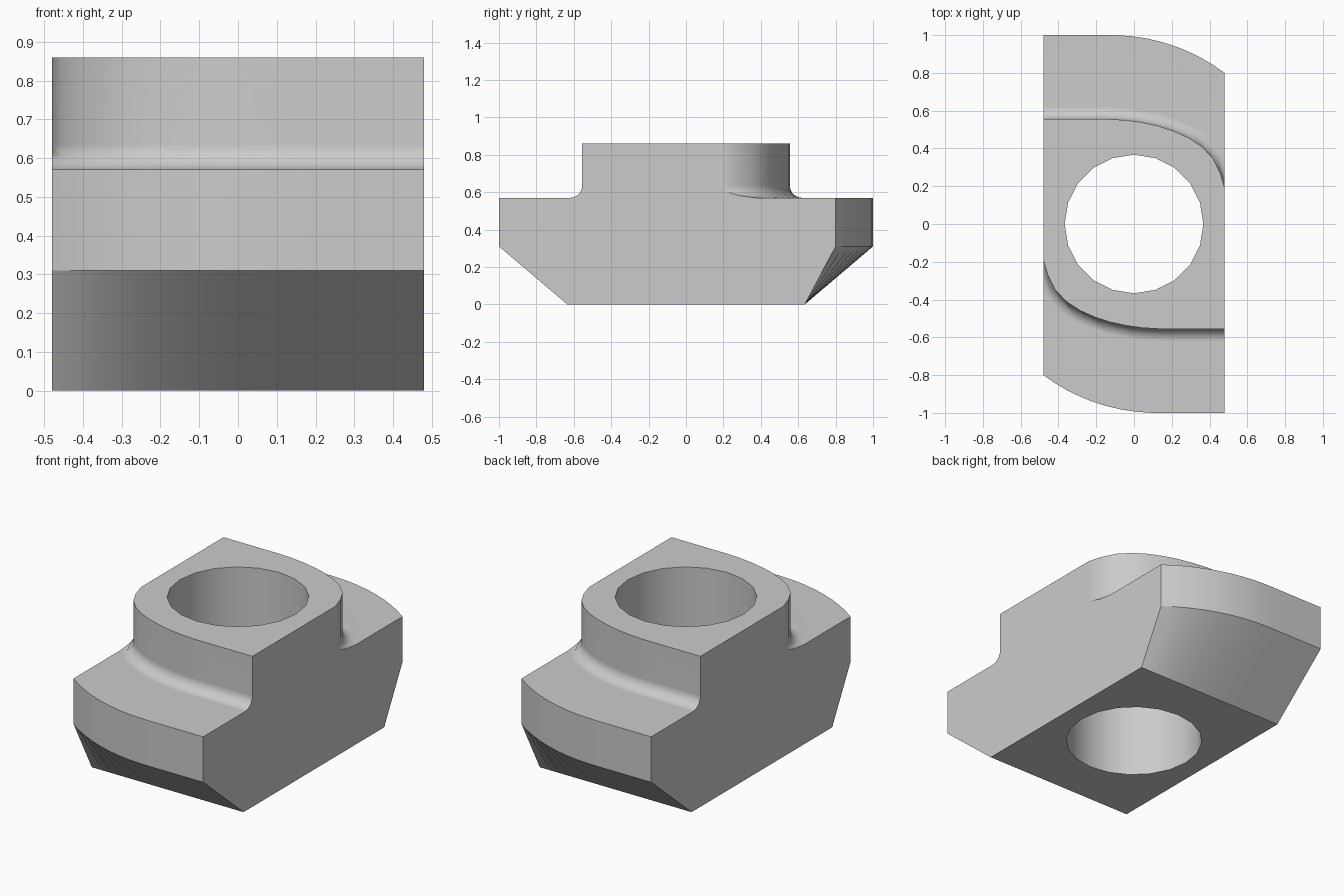
import bpy, bmesh, math
from mathutils import Vector

if "Cube" in bpy.data.objects:
    bpy.data.objects.remove(bpy.data.objects["Cube"], do_unlink=True)

HALF_W = 0.48       # half width in x
STEPS = 14          # points along each curved end
FILLET = 0.065
SHOULDER, TOP = 0.57, 0.86


def clip(path):
    """Cut a 2D path where it crosses the right-hand wall."""
    out = []
    for a, b in zip(path, path[1:]):
        out.append(a)
        if b.x >= HALF_W:
            out.append(a.lerp(b, (HALF_W - a.x) / (b.x - a.x)))
            return out
    return out + [path[-1]]


def resample(path):
    """Space points evenly along a 2D path."""
    lengths = [(b - a).length for a, b in zip(path, path[1:])]
    out = []
    for i in range(STEPS):
        d, k = sum(lengths) * i / (STEPS - 1), 0
        while k < len(lengths) - 1 and d > lengths[k]:
            d -= lengths[k]
            k += 1
        out.append(path[k].lerp(path[k + 1], min(1, d / lengths[k])))
    return out


def offset(path, dist):
    """Push a 2D path outwards along its normals."""
    out = []
    for i, p in enumerate(path):
        t = path[min(i + 1, len(path) - 1)] - path[max(i - 1, 0)]
        out.append(p + Vector((-t.y, t.x)).normalized() * dist)
    return out


# End outlines: flange arc, neck curve, straight base edge
flange = [Vector((-HALF_W, 1))]
flange += [Vector((-0.12 + math.sin(a / 40), math.cos(a / 40))) for a in range(30)]
flange = resample(clip(flange))
base = [Vector((p.x, 0.635)) for p in flange]
neck = [Vector(p) for p in ((-0.48, 0.555), (-0.12, 0.555), (0, 0.547), (0.17, 0.51),
                            (0.333, 0.437), (0.44, 0.325), (0.48, 0.19), (0.49, 0.1))]

layers = [(base, 0), (flange, 0.31), (flange, SHOULDER)]
for i in range(5, -1, -1):
    a = math.pi / 2 * i / 5
    ring = resample(clip(offset(neck, FILLET * (1 - math.cos(a)))))
    layers.append((ring, SHOULDER + FILLET * (1 - math.sin(a))))
layers.append((layers[-1][0], TOP))

# Two opposite ends, each the other turned half a revolution
bm = bmesh.new()
ends = [[[bm.verts.new((s * p.x, s * p.y, z)) for p in ring] for ring, z in layers]
        for s in (1, -1)]
for rows in ends:
    for low, high in zip(rows, rows[1:]):
        for i in range(STEPS - 1):
            bm.faces.new((low[i], low[i + 1], high[i + 1], high[i]))

# Flat side walls
for one, two in (ends, ends[::-1]):
    bm.faces.new([r[-1] for r in one] + [r[0] for r in reversed(two)])

# Through bore
N = 20
bores = [[bm.verts.new((0.367 * math.cos(math.tau * i / N),
                        0.367 * math.sin(math.tau * i / N), z)) for i in range(N)]
         for z in (0, TOP)]
for i in range(N):
    j = (i + 1) % N
    bm.faces.new((bores[0][i], bores[0][j], bores[1][j], bores[1][i]))

# Base and top faces around the bore
for level, bore in ((0, bores[0]), (-1, bores[1])):
    outer = ends[0][level] + ends[1][level]
    edges = []
    for loop in (outer, bore):
        for a, b in zip(loop, loop[1:] + loop[:1]):
            edges.append(bm.edges.get((a, b)) or bm.edges.new((a, b)))
    bmesh.ops.triangle_fill(bm, use_beauty=True, edges=edges)
bmesh.ops.recalc_face_normals(bm, faces=bm.faces[:])

mesh = bpy.data.meshes.new("slot_nut_body")
bm.to_mesh(mesh)
bm.free()
body = bpy.data.objects.new("slot_nut_body", mesh)
bpy.context.collection.objects.link(body)

# Plain grey metal
metal = bpy.data.materials.new("grey_metal")
metal.use_nodes = True
grey = (0.6, 0.6, 0.6, 1)
metal.diffuse_color = grey
metal.node_tree.nodes["Principled BSDF"].inputs["Base Color"].default_value = grey
mesh.materials.append(metal)

bpy.ops.object.select_all(action='DESELECT')
body.select_set(True)
bpy.context.view_layer.objects.active = body
bpy.ops.object.shade_smooth_by_angle(angle=math.radians(30))
weighted = body.modifiers.new("weighted_normals", 'WEIGHTED_NORMAL')
weighted.keep_sharp = True
